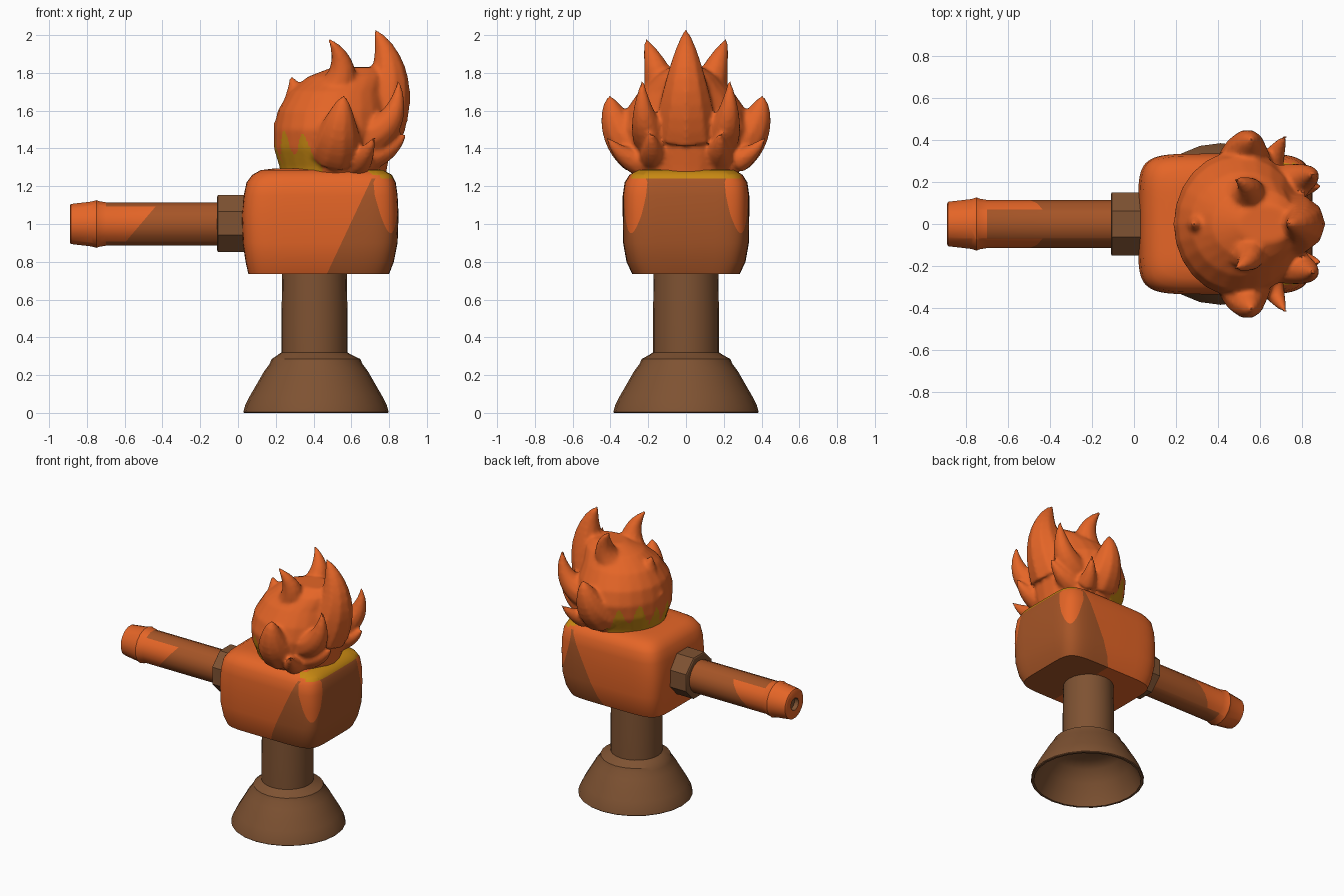
import bpy, bmesh, math
from mathutils import Vector

if "Cube" in bpy.data.objects:
    bpy.data.objects.remove(bpy.data.objects["Cube"])

COLORS = {
    "flame_orange": (0.78, 0.13, 0.02, 1),
    "scorched_orange": (0.38, 0.09, 0.02, 1),
    "wood_brown": (0.21, 0.085, 0.032, 1),
    "ember_yellow": (0.58, 0.25, 0.006, 1),
}
MATS = {}
for name, col in COLORS.items():
    MATS[name] = bpy.data.materials.new(name)
    MATS[name].diffuse_color = col
NAMES = list(COLORS)
X, Y, Z = Vector((1, 0, 0)), Vector((0, 1, 0)), Vector((0, 0, 1))


def ring(c, u, v, ru, rv, n, p=2, turn=0.0):
    """Superellipse ring of n points around c in the plane u, v."""
    pts = []
    for i in range(n):
        a = 2 * math.pi * (i + turn) / n
        ca, sa = math.cos(a), math.sin(a)
        pts.append(Vector(c) + u * ru * math.copysign(abs(ca) ** (2 / p), ca)
                   + v * rv * math.copysign(abs(sa) ** (2 / p), sa))
    return pts


def loft(bm, rings):
    """Skin a list of rings and cap both ends."""
    vs = [[bm.verts.new(p) for p in r] for r in rings]
    n = len(vs[0])
    for a, b in zip(vs, vs[1:]):
        for i in range(n):
            bm.faces.new((a[i], a[(i + 1) % n], b[(i + 1) % n], b[i]))
    bm.faces.new(vs[0][::-1])
    bm.faces.new(vs[-1])


def cut(bm, co, no):
    bmesh.ops.bisect_plane(bm, geom=bm.verts[:] + bm.edges[:] + bm.faces[:],
                           plane_co=co, plane_no=no)


def finish(bm, name, rule, angle=35):
    """Turn a bmesh into a coloured object; rule maps face centre to colour."""
    bmesh.ops.recalc_face_normals(bm, faces=bm.faces[:])
    me = bpy.data.meshes.new(name)
    used = []
    for f in bm.faces:
        col = rule(f.calc_center_median())
        if col not in used:
            used.append(col)
        f.material_index = used.index(col)
    bm.to_mesh(me)
    bm.free()
    for col in used:
        me.materials.append(MATS[col])
    ob = bpy.data.objects.new(name, me)
    bpy.context.collection.objects.link(ob)
    bpy.ops.object.select_all(action='DESELECT')
    ob.select_set(True)
    bpy.context.view_layer.objects.active = ob
    bpy.ops.object.shade_smooth_by_angle(angle=math.radians(angle))
    return ob


# Post with hollow bell foot
bm = bmesh.new()
foot = [(.17, .78), (.175, .50), (.175, .32), (.19, .31), (.235, .285), (.245, .26),
        (.275, .22), (.315, .15), (.35, .09), (.375, .04), (.385, .005), (.38, 0),
        (.365, 0), (.345, .05), (.295, .14), (.24, .22), (.17, .25)]
loft(bm, [ring((.413 if z < .3 else .405, 0, z), X, Y, r, r, 24) for r, z in foot])
finish(bm, "post_and_foot", lambda c: "wood_brown")

# Rounded block head
bm = bmesh.new()
block = [(.735, .055, .80, .285), (.80, .04, .825, .315), (.90, .025, .845, .333),
         (1.05, .02, .85, .335), (1.15, .03, .845, .335), (1.22, .045, .835, .325),
         (1.26, .075, .815, .30), (1.285, .12, .77, .26), (1.295, .2, .7, .2)]
loft(bm, [ring(((a + b) / 2, 0, z), X, Y, (b - a) / 2, h, 64, 6) for z, a, b, h in block])
cut(bm, (.47, 0, .735), (1, 0, -.47))
cut(bm, (0, 0, 1.24), Z)
for s in (1, -1):
    cut(bm, (1.10, 0, .95), (1, s, .24))


def block_color(c):
    if c.x > .7 and 1.24 < c.z < 1.288 and abs(c.y) < .29:
        return "ember_yellow"
    if c.x > .47 + (c.z - .735) * .47 and c.z < 1.24 \
            and c.x + abs(c.y) < 1.10 - (c.z - .95) * .24:
        return "scorched_orange"
    return "flame_orange"


finish(bm, "block_head", block_color)

# Collar
bm = bmesh.new()
loft(bm, [ring((x, 0, 1.003), Y, Z, r, r, 8, 2, .5)
          for x, r in ((-.11, .155), (-.105, .163), (.06, .163))])
finish(bm, "collar", lambda c: "wood_brown", 30)

# Handle with burnt tip and small recess
bm = bmesh.new()
rod = [(.05, .117), (-.70, .117), (-.735, .123), (-.75, .129), (-.775, .121),
       (-.885, .108), (-.89, .10), (-.89, .045), (-.86, .04)]
loft(bm, [ring((x, 0, 1.0), Y, Z, r, r, 16, 2, .5) for x, r in rod])
cut(bm, (-.43, 0, 1.1), (1, 0, -.85))
for s in (1, -1):
    cut(bm, (0, .07 * s, 0), Y)


def rod_color(c):
    if c.x < -.88 + .03 and math.hypot(c.y, c.z - 1) < .046:
        return "wood_brown"
    if c.x < -.70 or (abs(c.y) > .069 and c.x < -.43 - (1.1 - c.z) * .85):
        return "flame_orange"
    return "scorched_orange"


finish(bm, "handle", rod_color)

# Flame: core plus curved tongues, fused by a remesh
bm = bmesh.new()
core = [(1.24, .23, .78, .27), (1.30, .22, .79, .285), (1.40, .19, .81, .33),
        (1.50, .19, .81, .35), (1.60, .21, .80, .32), (1.70, .27, .78, .25),
        (1.78, .37, .79, .17), (1.83, .50, .76, .09)]
loft(bm, [ring(((a + b) / 2, 0, z), X, Y, (b - a) / 2, h, 24) for z, a, b, h in core])


def tongue(base, ctrl, tip, r, blunt=.75):
    p0, p1, p2 = Vector(base), Vector(ctrl), Vector(tip)
    rings = []
    for i in range(11):
        t = i / 10
        c = p0 * (1 - t) ** 2 + p1 * 2 * t * (1 - t) + p2 * t * t
        d = ((p1 - p0) * (1 - t) + (p2 - p1) * t).normalized()
        u = d.cross(Y).normalized() if abs(d.y) < .9 else d.cross(X).normalized()
        rad = max(r * (1 - t) ** blunt, .006)
        rings.append(ring(c, u, d.cross(u), rad, rad, 10))
    loft(bm, rings)


tongue((.70, 0, 1.5), (.88, 0, 1.78), (.725, 0, 2.03), .18)
tongue((.30, 0, 1.5), (.33, 0, 1.66), (.28, 0, 1.78), .12)
for s in (1, -1):
    tongue((.44, .10 * s, 1.6), (.64, .14 * s, 1.80), (.48, .215 * s, 1.98), .13)
    tongue((.65, .16 * s, 1.45), (.86, .24 * s, 1.5), (.85, .23 * s, 1.76), .12)
    tongue((.52, .22 * s, 1.4), (.53, .38 * s, 1.46), (.56, .405 * s, 1.68), .16, .6)
    tongue((.62, .2 * s, 1.32), (.66, .33 * s, 1.33), (.725, .42 * s, 1.46), .09)
    tongue((.65, .16 * s, 1.36), (.8, .18 * s, 1.37), (.89, .18 * s, 1.48), .10)

raw = finish(bm, "flame_raw", lambda c: "flame_orange")
mod = raw.modifiers.new("fuse", 'REMESH')
mod.mode, mod.voxel_size = 'VOXEL', .013
mod = raw.modifiers.new("soften", 'SMOOTH')
mod.factor, mod.iterations = .5, 3
fused = bpy.data.meshes.new_from_object(
    raw.evaluated_get(bpy.context.evaluated_depsgraph_get()))
bpy.data.objects.remove(raw)
bm = bmesh.new()
bm.from_mesh(fused)


def flame_color(c):
    a = abs(math.degrees(math.atan2(c.y, .51 - c.x)))
    h = (1.43 if a > 22 else 1.38) - max(0, a - 50) * .002
    h += .065 * math.cos(math.radians((a - 36) * 360 / 25))
    return "ember_yellow" if a < 77 and c.z < h else "flame_orange"


finish(bm, "flame", flame_color, 50)

for m in bpy.data.materials:
    if m.users and not m.is_grease_pencil:
        m.use_nodes = True
        m.node_tree.nodes["Principled BSDF"].inputs["Base Color"].default_value = m.diffuse_color
